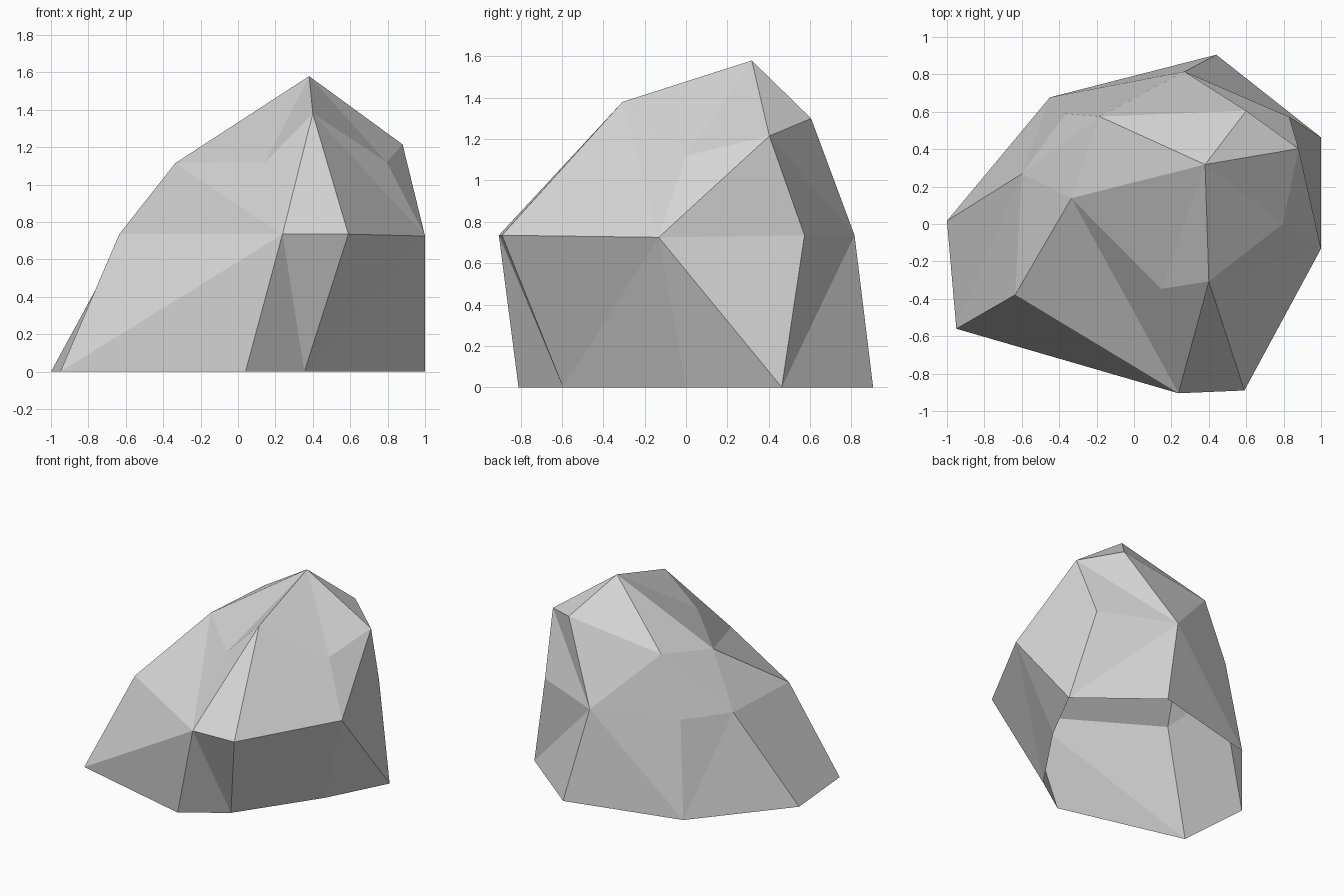
import bpy
import bmesh

default_cube = bpy.data.objects.get("Cube")
if default_cube:
    bpy.data.objects.remove(default_cube, do_unlink=True)

# Outlines of the boulder, counter-clockwise seen from above
base_outline = [(-.95, -.56), (.04, -.81), (.355, -.595), (.76, 0),
                (1, .463), (.44, .905), (-.45, .677), (-1, .017)]
middle_points = [(-.635, -.378, .735), (.238, -.905, .735), (.59, -.89, .735),
                 (1, -.132, .725), (.83, .573, .735), (.27, .815, .735),
                 (-.365, .59, .735), (-.6, .268, .735)]
shoulder_points = [(-.335, .138, 1.115), (.145, -.347, 1.12), (.4, -.307, 1.38),
                   (.795, 0, 1.12), (.88, .403, 1.215), (.6, .605, 1.3),
                   (-.185, .575, 1.2)]
peak_point = (.38, .318, 1.58)


def make_stone_material():
    material = bpy.data.materials.new("stone_grey")
    material.use_nodes = True
    colour = (.67, .67, .67, 1)
    material.diffuse_color = colour
    shader = next(node for node in material.node_tree.nodes
                  if node.type == "BSDF_PRINCIPLED")
    shader.inputs["Base Color"].default_value = colour
    shader.inputs["Roughness"].default_value = 1
    return material


def add_ring(mesh, points):
    return [mesh.verts.new(point) for point in points]


def zip_rings(mesh, lower, upper, steps):
    """Join two rings with triangles; each step advances the L(ower) or U(pper) ring."""
    low = up = 0
    for step in steps:
        a = lower[low % len(lower)]
        b = upper[up % len(upper)]
        if step == "L":
            low += 1
            tip = lower[low % len(lower)]
        else:
            up += 1
            tip = upper[up % len(upper)]
        mesh.faces.new((a, tip, b))


def fan_to_peak(mesh, ring, peak):
    for index, corner in enumerate(ring):
        mesh.faces.new((ring[index - 1], corner, peak))


# Faceted boulder shell, open underneath: skirt, shoulders and peak
mesh = bmesh.new()
base = add_ring(mesh, [(x, y, 0) for x, y in base_outline])
middle = add_ring(mesh, middle_points)
shoulder = add_ring(mesh, shoulder_points)
peak = mesh.verts.new(peak_point)

zip_rings(mesh, base, middle, "ULLU" * 4)
zip_rings(mesh, middle, shoulder, "LUUL" * 3 + "LUL")
fan_to_peak(mesh, shoulder, peak)

boulder_mesh = bpy.data.meshes.new("boulder")
mesh.to_mesh(boulder_mesh)
mesh.free()
boulder_mesh.materials.append(make_stone_material())
boulder = bpy.data.objects.new("boulder", boulder_mesh)
bpy.context.collection.objects.link(boulder)
